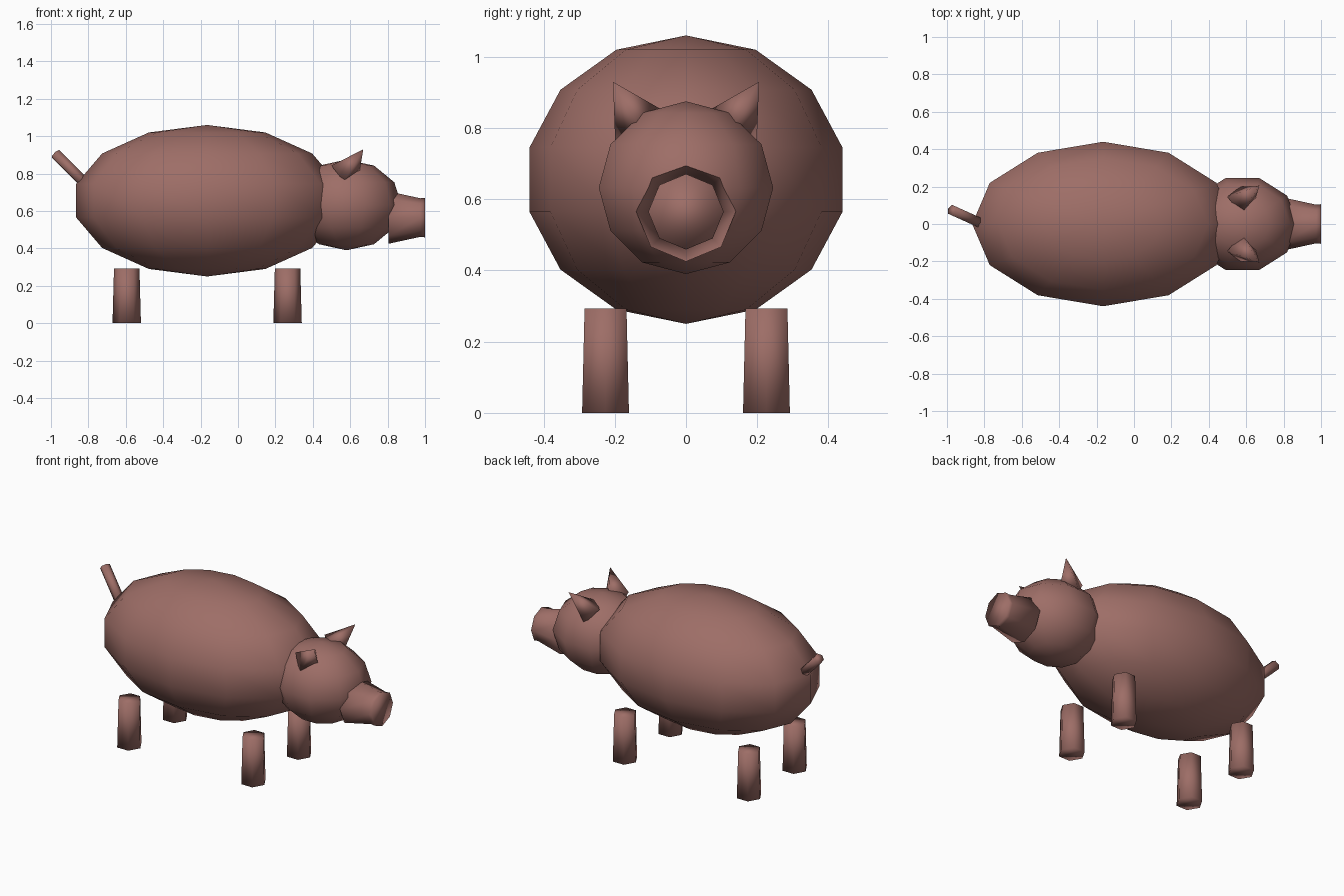
import bpy
from math import radians, tau, cos, sin
from mathutils import Vector, Matrix

if "Cube" in bpy.data.objects:
    bpy.data.objects.remove(bpy.data.objects["Cube"], do_unlink=True)

skin = bpy.data.materials.new("dusky_pink_skin")
skin.use_nodes = True
skin_colour = (0.34, 0.155, 0.135, 1)
skin.diffuse_color = skin_colour
skin.node_tree.nodes["Principled BSDF"].inputs["Base Color"].default_value = skin_colour


def finish(name):
    """Name the newest object, colour it and shade it smooth."""
    obj = bpy.context.object
    obj.name = name
    obj.data.materials.append(skin)
    bpy.ops.object.shade_smooth()
    return obj


def ball(name, centre, radii, segments, rings):
    bpy.ops.mesh.primitive_uv_sphere_add(segments=segments, ring_count=rings,
                                         radius=1, location=centre)
    obj = finish(name)
    # Turn the mesh so that a vertex column points along +x
    obj.data.transform(Matrix.Rotation(radians(-90), 4, "Z"))
    obj.data.transform(Matrix.Diagonal((*radii, 1)))
    return obj


def taper(name, start, end, r_start, r_end, sides, turn=0):
    """A tapered prism or cone running from start to end."""
    start, end = Vector(start), Vector(end)
    axis = end - start
    bpy.ops.mesh.primitive_cone_add(vertices=sides, radius1=r_start, radius2=r_end,
                                    depth=axis.length, location=(start + end) / 2)
    obj = finish(name)
    obj.data.transform(Matrix.Rotation(radians(turn), 4, "Z"))
    obj.rotation_euler = axis.to_track_quat("Z", "Y").to_euler()
    return obj


# Body and head
ball("body", (-0.165, 0, 0.655), (0.718, 0.451, 0.405), 12, 7)
ball("head", (0.58, 0, 0.6325), (0.295, 0.2576, 0.2425), 10, 6)

# Snout: lathed profile along x with a thin front rim
profile = [(0.805, 0.14), (0.975, 0.103), (1.0, 0.106)]
sides = 8
verts = [(x, r * sin(tau * i / sides), 0.565 + r * cos(tau * i / sides))
         for x, r in profile for i in range(sides)]
faces = [(k * sides + i, (k + 1) * sides + i,
          (k + 1) * sides + (i + 1) % sides, k * sides + (i + 1) % sides)
         for k in range(len(profile) - 1) for i in range(sides)]
faces += [tuple(range(sides)), tuple(reversed(range(2 * sides, 3 * sides)))]
mesh = bpy.data.meshes.new("snout")
mesh.from_pydata(verts, [], faces)
snout = bpy.data.objects.new("snout", mesh)
bpy.context.collection.objects.link(snout)
bpy.ops.object.select_all(action="DESELECT")
bpy.context.view_layer.objects.active = snout
snout.select_set(True)
finish("snout")

# Ears and legs on both sides
for side, y in (("left", 1), ("right", -1)):
    taper(side + "_ear", (0.57, 0.125 * y, 0.80), (0.67, 0.205 * y, 0.93),
          0.085, 0, 4, 45)
    for end, x in (("front", 0.265), ("back", -0.595)):
        taper(f"{end}_{side}_leg", (x, 0.226 * y, 0), (x, 0.226 * y, 0.293),
              0.076, 0.068, 6, 30)

# Tail
taper("tail", (-0.82, 0.005, 0.75), (-0.975, 0.075, 0.905), 0.03, 0.03, 6)
